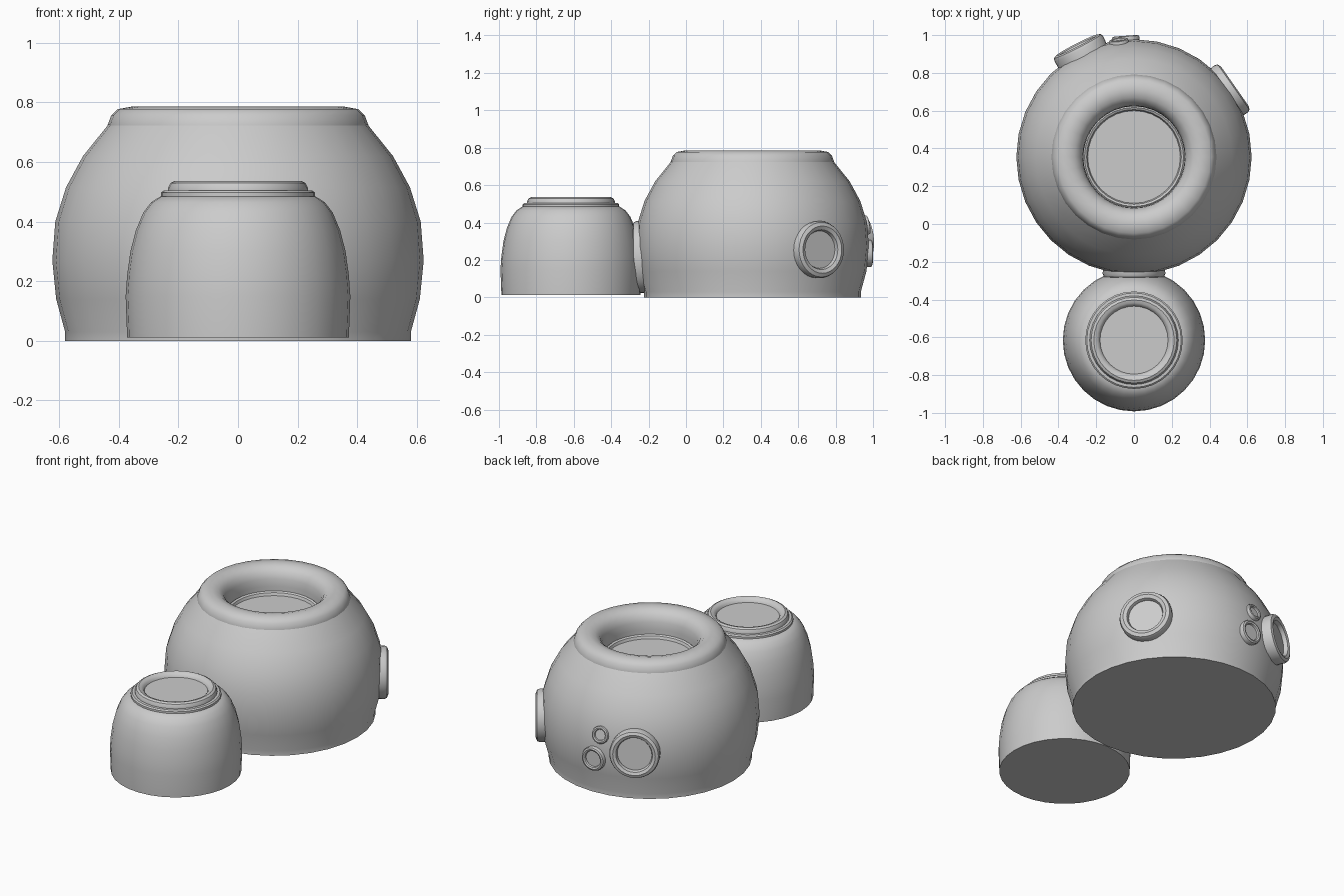
import bpy, bmesh, math
from mathutils import Matrix, Vector

if "Cube" in bpy.data.objects:
    bpy.data.objects.remove(bpy.data.objects["Cube"])

SEG = 32


def lathe(name, profile, matrix):
    """Revolve (radius, height) points around local z; radius 0 closes to a point."""
    bm = bmesh.new()
    rings = []
    for r, h in profile:
        if r == 0:
            rings.append([bm.verts.new((0, 0, h))])
        else:
            rings.append([bm.verts.new((r * math.cos(2 * math.pi * i / SEG),
                                        r * math.sin(2 * math.pi * i / SEG), h))
                          for i in range(SEG)])
    for a, b in zip(rings, rings[1:]):
        for i in range(SEG):
            j = (i + 1) % SEG
            if len(a) == 1:
                bm.faces.new((a[0], b[j], b[i]))
            elif len(b) == 1:
                bm.faces.new((a[i], a[j], b[0]))
            else:
                bm.faces.new((a[i], a[j], b[j], b[i]))
    bmesh.ops.recalc_face_normals(bm, faces=bm.faces)
    bm.transform(matrix)
    mesh = bpy.data.meshes.new(name)
    bm.to_mesh(mesh)
    bm.free()
    obj = bpy.data.objects.new(name, mesh)
    bpy.context.collection.objects.link(obj)
    bpy.ops.object.select_all(action='DESELECT')
    obj.select_set(True)
    bpy.context.view_layer.objects.active = obj
    bpy.ops.object.shade_smooth_by_angle(angle=math.radians(35))
    return obj


MAIN = Vector((0, 0.355, 0))
SMALL = Vector((0, -0.615, 0))

# main dome body
lathe("main_dome", [(0, 0), (0.58, 0), (0.58, 0.03), (0.61, 0.14), (0.623, 0.27),
                    (0.613, 0.40), (0.577, 0.515), (0.52, 0.62), (0.437, 0.723),
                    (0.30, 0.723), (0.268, 0.61), (0, 0.61)],
      Matrix.Translation(MAIN))

# thick rounded collar around the roof opening
lathe("roof_collar", [(0.437, 0.70), (0.437, 0.725), (0.425, 0.757), (0.405, 0.777),
                      (0.355, 0.786), (0.315, 0.776), (0.287, 0.752), (0.272, 0.715),
                      (0.268, 0.67), (0.268, 0.61)],
      Matrix.Translation(MAIN))

# skylight sunk in the collar
lathe("main_skylight", [(0.272, 0.60), (0.272, 0.635), (0.262, 0.644), (0.251, 0.638),
                        (0.245, 0.622), (0, 0.622)],
      Matrix.Translation(MAIN))

# small entrance dome
lathe("small_dome", [(0, 0.012), (0.372, 0.012), (0.377, 0.15), (0.372, 0.22),
                     (0.361, 0.30), (0.343, 0.37), (0.318, 0.43), (0.292, 0.464),
                     (0.26, 0.485), (0, 0.485)],
      Matrix.Translation(SMALL))

# stepped skylight on the small dome
lathe("small_skylight", [(0.258, 0.475), (0.258, 0.497), (0.25, 0.504), (0.235, 0.505),
                         (0.234, 0.515), (0.227, 0.529), (0.213, 0.536), (0.197, 0.532),
                         (0.185, 0.522), (0.18, 0.51), (0, 0.51)],
      Matrix.Translation(SMALL))


def porthole(name, pos, azimuth, tilt, radius, inner, depth, height, stretch=1.0):
    """Round window frame with glass; pos is the middle of its outer rim."""
    w = (radius - inner) / 2
    profile = [(0, -depth), (radius * 0.97, -depth), (radius, -w * 0.9),
               (radius - w * 0.25, -w * 0.3), (radius - w, 0),
               (inner + w * 0.25, -w * 0.3), (inner, -w * 0.9),
               (inner, -height), (0, -height)]
    direction = Vector((math.cos(azimuth) * math.cos(tilt),
                        math.sin(azimuth) * math.cos(tilt), math.sin(tilt)))
    rot = direction.to_track_quat('Z', 'Y').to_matrix().to_4x4()
    lathe(name, profile, Matrix.Translation(pos) @ rot @ Matrix.Diagonal((1, stretch, 1, 1)))


# windows on the main dome: name, azimuth, distance, z, tilt, radius, inner, depth, height
windows = [
    ("right_window", 35, 0.652, 0.255, 0, 0.153, 0.100, 0.11, 0.026),
    ("back_window", 117, 0.665, 0.310, 4, 0.145, 0.100, 0.11, 0.030),
    ("lower_back_porthole", 94, 0.643, 0.235, 0, 0.073, 0.048, 0.06, 0.014),
    ("upper_back_porthole", 97.5, 0.628, 0.390, 12, 0.052, 0.031, 0.06, 0.012),
]
for name, az, dist, z, tilt, radius, inner, depth, height in windows:
    a = math.radians(az)
    porthole(name, MAIN + Vector((dist * math.cos(a), dist * math.sin(a), z)),
             a, math.radians(tilt), radius, inner, depth, height)

# doorway frame joining the two domes
porthole("doorway_frame", Vector((0, -0.288, 0.215)), -math.pi / 2, 0,
         0.166, 0.11, 0.11, 0.02, 1.17)
